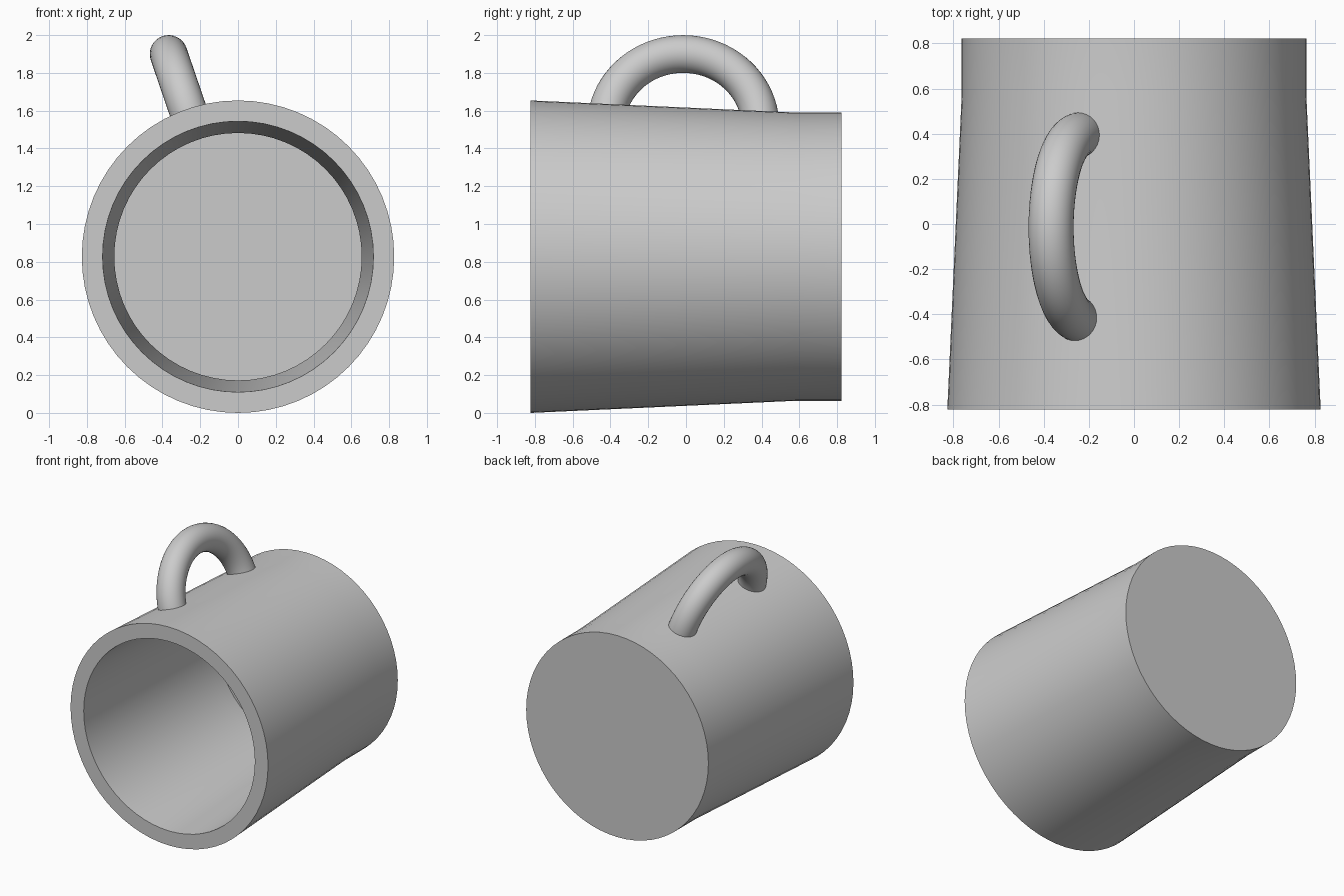
import bpy, bmesh
from math import sin, cos, pi, radians
from mathutils import Vector, Matrix

if "Cube" in bpy.data.objects:
    bpy.data.objects.remove(bpy.data.objects["Cube"])

AXIS_Z = 0.827            # height of the mug's axis, which runs along y
TILT = radians(18.9)      # handle leans to the left of vertical


def smooth(obj, angle):
    bpy.ops.object.select_all(action='DESELECT')
    obj.select_set(True)
    bpy.context.view_layer.objects.active = obj
    bpy.ops.object.shade_smooth_by_angle(angle=radians(angle))


def lathe_y(name, profile, segments):
    """Spin a (radius, y) profile around the y axis."""
    bm = bmesh.new()
    verts = [bm.verts.new((r, y, 0)) for r, y in profile]
    edges = [bm.edges.new(pair) for pair in zip(verts, verts[1:])]
    bmesh.ops.spin(bm, geom=verts + edges, cent=(0, 0, 0), axis=(0, 1, 0),
                   angle=2 * pi, steps=segments, use_duplicate=False)
    bmesh.ops.remove_doubles(bm, verts=bm.verts, dist=1e-4)
    bmesh.ops.recalc_face_normals(bm, faces=bm.faces)
    mesh = bpy.data.meshes.new(name)
    bm.to_mesh(mesh)
    bm.free()
    obj = bpy.data.objects.new(name, mesh)
    bpy.context.collection.objects.link(obj)
    return obj


# Mug body: outer base, tapered wall, rim, inner wall, inner floor
body = lathe_y("mug_body", [
    (0, 0.822), (0.763, 0.822), (0.763, 0.58), (0.827, -0.822),
    (0.717, -0.822), (0.655, 0.58), (0.655, 0.68), (0, 0.68)], 64)
body.location.z = AXIS_Z
smooth(body, 30)


def tube_arc(name, radius, thickness, steps, sides):
    """Half ring in the local yz plane with capped ends."""
    bm = bmesh.new()
    rings = []
    for i in range(steps + 1):
        a = pi * i / steps
        out = Vector((0, cos(a), sin(a)))
        rings.append([bm.verts.new(
            out * (radius + thickness * cos(2 * pi * j / sides))
            + Vector((thickness * sin(2 * pi * j / sides), 0, 0)))
            for j in range(sides)])
    for a, b in zip(rings, rings[1:]):
        for j in range(sides):
            k = (j + 1) % sides
            bm.faces.new((a[j], a[k], b[k], b[j]))
    bm.faces.new(rings[0])
    bm.faces.new(rings[-1])
    bmesh.ops.recalc_face_normals(bm, faces=bm.faces)
    mesh = bpy.data.meshes.new(name)
    bm.to_mesh(mesh)
    bm.free()
    obj = bpy.data.objects.new(name, mesh)
    bpy.context.collection.objects.link(obj)
    return obj


# Handle: half ring whose ends sink into the wall
handle = tube_arc("handle", 0.41, 0.1, 40, 32)
handle.matrix_world = (Matrix.Translation((0, -0.015, AXIS_Z))
                       @ Matrix.Rotation(-TILT, 4, 'Y')
                       @ Matrix.Translation((0, 0, 0.724)))
smooth(handle, 40)
